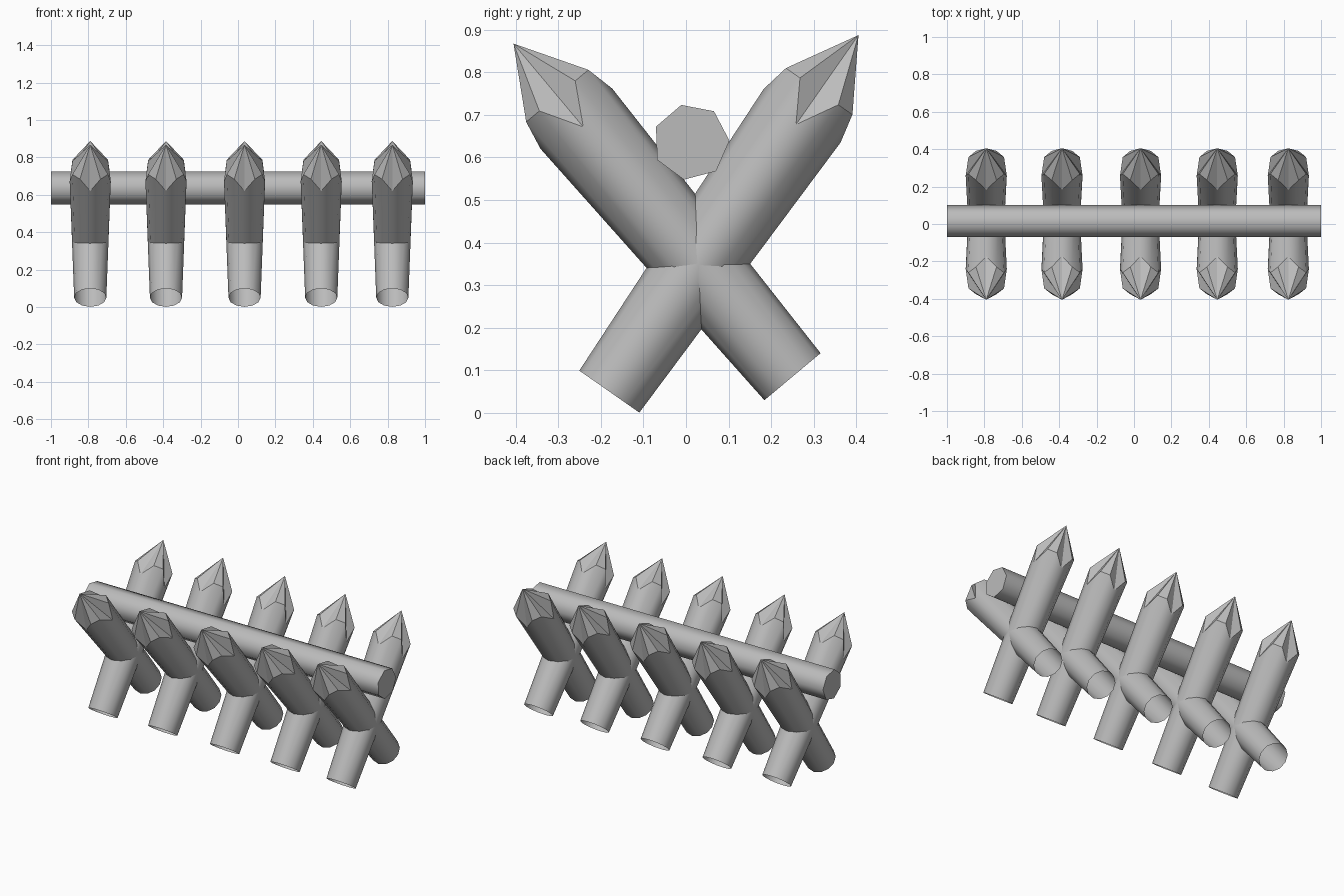
import bpy
import bmesh
from math import cos, sin, radians, tau
from mathutils import Vector

if "Cube" in bpy.data.objects:
    bpy.data.objects.remove(bpy.data.objects["Cube"], do_unlink=True)

wood = bpy.data.materials.new("grey_wood")
wood.use_nodes = True
wood.diffuse_color = (0.5, 0.5, 0.5, 1)
wood.node_tree.nodes["Principled BSDF"].inputs["Base Color"].default_value = (0.5, 0.5, 0.5, 1)


def finish(bm, name):
    """Turn a bmesh into a named object with sharp edges beside flat faces."""
    bmesh.ops.recalc_face_normals(bm, faces=bm.faces)
    for edge in bm.edges:
        edge.smooth = all(f.smooth for f in edge.link_faces)
    mesh = bpy.data.meshes.new(name)
    bm.to_mesh(mesh)
    bm.free()
    mesh.materials.append(wood)
    obj = bpy.data.objects.new(name, mesh)
    bpy.context.collection.objects.link(obj)
    return obj


def stake(name, x, base, tip):
    """Tapered round stake, open at the foot, with a hewn faceted point."""
    sides = 12
    foot = Vector((x, *base))
    point = Vector((x, *tip))
    axis = (point - foot).normalized()
    across = Vector((1, 0, 0))
    side = axis.cross(across)
    bm = bmesh.new()
    lower, upper = [], []
    for i in range(sides):
        a = tau * i / sides
        out = across * cos(a) + side * sin(a)
        # every third corner is cut deeper, so the hewn edge zigzags
        height = 0.86 if i % 3 else (0.79 if i % 6 else 0.765)
        lower.append(bm.verts.new(foot + out * 0.086))
        upper.append(bm.verts.new(foot + axis * height + out * 0.11))
    top = bm.verts.new(point)
    for i in range(sides):
        j = (i + 1) % sides
        bm.faces.new((lower[i], lower[j], upper[j], upper[i])).smooth = True
        bm.faces.new((upper[i], upper[j], top))
    return finish(bm, name)


# Crossed pairs of stakes
for n, x in enumerate((-0.79, -0.385, 0.035, 0.445, 0.825), 1):
    stake(f"back_stake_{n}", x, (-0.18, 0.05), (0.405, 0.887))
    stake(f"front_stake_{n}", x, (0.25, 0.085), (-0.405, 0.867))

# Seven-sided rail resting in the crossings
bm = bmesh.new()
ends = []
for x in (-1, 1):
    ends.append([bm.verts.new((x, 0.012 + 0.09 * cos(a), 0.636 + 0.09 * sin(a)))
                 for a in (radians(2) + tau * k / 7 for k in range(7))])
for k in range(7):
    j = (k + 1) % 7
    bm.faces.new((ends[0][k], ends[0][j], ends[1][j], ends[1][k])).smooth = True
for ring in ends:
    bm.faces.new(ring)
finish(bm, "rail")
